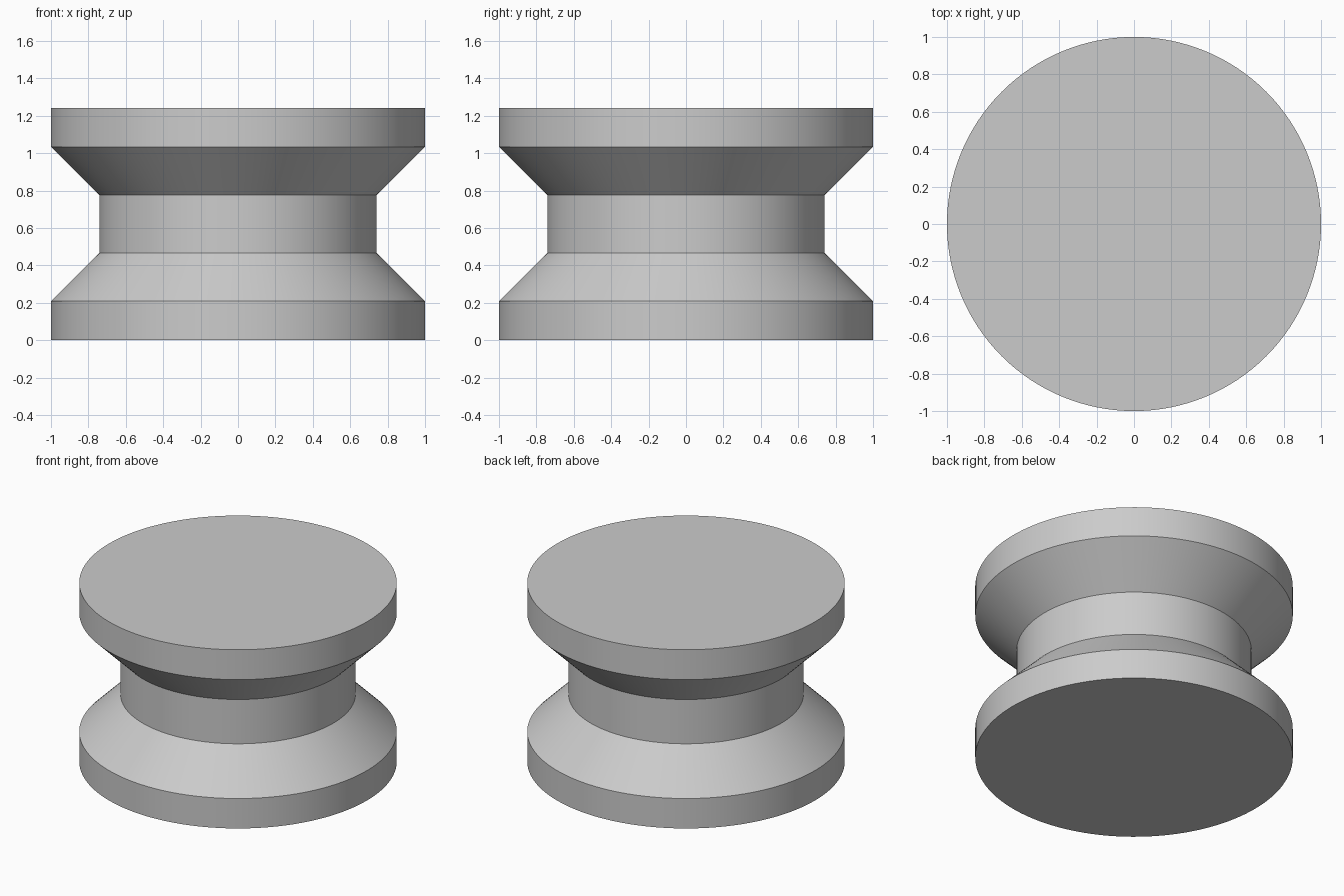
import bpy
import bmesh
from math import cos, sin, tau

cube = bpy.data.objects.get("Cube")
if cube:
    bpy.data.objects.remove(cube, do_unlink=True)

SEGMENTS = 128
HEIGHT = 1.242
RIM, WAIST = 1.0, 0.74

# Plain grey material
grey = bpy.data.materials.new("plain grey")
grey.use_nodes = True
colour = (0.6, 0.6, 0.6, 1)
grey.diffuse_color = colour
grey.node_tree.nodes["Principled BSDF"].inputs["Base Color"].default_value = colour

# Lower half of the profile (radius, height), mirrored for the upper half
lower = [(RIM, 0), (RIM, 0.208), (WAIST, 0.467)]
profile = lower + [(r, HEIGHT - z) for r, z in reversed(lower)]

# Spool body: stacked rings bridged by side faces, closed by flat caps
bm = bmesh.new()
rings = [[bm.verts.new((r * cos(tau * i / SEGMENTS), r * sin(tau * i / SEGMENTS), z))
          for i in range(SEGMENTS)] for r, z in profile]
for low, high in zip(rings, rings[1:]):
    for i in range(SEGMENTS):
        j = (i + 1) % SEGMENTS
        bm.faces.new((low[i], low[j], high[j], high[i]))
bm.faces.new(list(reversed(rings[0])))
bm.faces.new(rings[-1])

mesh = bpy.data.meshes.new("spool_body")
bm.to_mesh(mesh)
bm.free()
mesh.materials.append(grey)
spool = bpy.data.objects.new("spool_body", mesh)
bpy.context.collection.objects.link(spool)

# Smooth round sides with crisp rims
bpy.ops.object.select_all(action="DESELECT")
spool.select_set(True)
bpy.context.view_layer.objects.active = spool
bpy.ops.object.shade_smooth_by_angle(angle=0.5)
